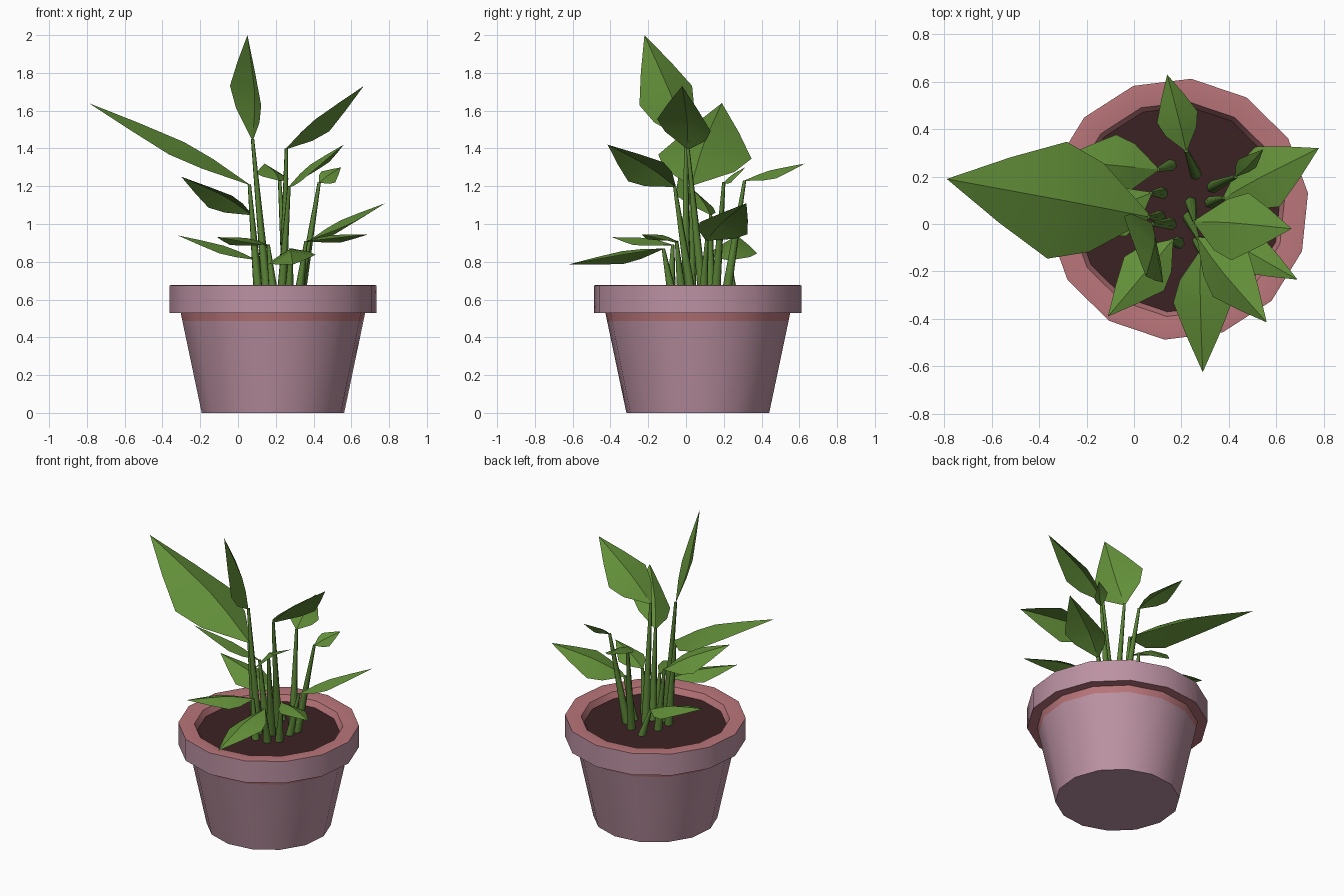
import bpy, math
from math import sin, cos, pi
from mathutils import Vector

if "Cube" in bpy.data.objects:
    bpy.data.objects.remove(bpy.data.objects["Cube"])

CX, CY = 0.185, 0.0625          # pot axis
SIDES, START = 14, math.radians(7)
SOIL_Z = 0.63


def material(name, rgb):
    m = bpy.data.materials.new(name)
    m.diffuse_color = (*rgb, 1)
    m.use_nodes = True
    m.node_tree.nodes["Principled BSDF"].inputs["Base Color"].default_value = m.diffuse_color
    return m


pink = material("pot_pink", (0.50, 0.285, 0.36))
rose = material("pot_rose", (0.49, 0.18, 0.195))
brown = material("soil_brown", (0.045, 0.016, 0.017))
leaf_green = material("leaf_green", (0.127, 0.285, 0.042))
stem_green = material("stem_green", (0.10, 0.225, 0.036))


def build(name, verts, faces, mats, angle=35):
    me = bpy.data.meshes.new(name)
    me.from_pydata(verts, [], faces)
    for m in mats:
        me.materials.append(m)
    ob = bpy.data.objects.new(name, me)
    bpy.context.collection.objects.link(ob)
    bpy.ops.object.select_all(action='DESELECT')
    ob.select_set(True)
    bpy.context.view_layer.objects.active = ob
    bpy.ops.object.shade_smooth_by_angle(angle=math.radians(angle))
    return ob


def lathe(name, profile, mats, row_mats, cap_start=False, cap_end=False):
    """Revolve (radius, z) rows listed from the bottom up around the pot axis."""
    verts, faces, n = [], [], SIDES
    for r, z in profile:
        for i in range(n):
            a = START + 2 * pi * i / n
            verts.append((CX + r * cos(a), CY + r * sin(a), z))
    idx = []
    for j in range(len(profile) - 1):
        for i in range(n):
            k = (i + 1) % n
            faces.append((j * n + i, j * n + k, j * n + n + k, j * n + n + i))
            idx.append(row_mats[j])
    if cap_start:
        faces.append(tuple(reversed(range(n))))
        idx.append(row_mats[0])
    if cap_end:
        faces.append(tuple(range(len(verts) - n, len(verts))))
        idx.append(row_mats[-1])
    ob = build(name, verts, faces, mats)
    ob.data.polygons.foreach_set("material_index", idx)
    return ob


# Pot body with a rose band under the rim
lathe("pot_body", [(0.38, 0), (0.483, 0.487), (0.492, 0.53)],
      [pink, rose], [0, 1], cap_start=True)

# Rim: underside, outer wall, top and inner lip
lathe("pot_rim", [(0.49, 0.53), (0.553, 0.53), (0.553, 0.675), (0.535, 0.677),
                  (0.455, 0.668), (0.43, 0.62)],
      [pink, rose], [1, 0, 1, 1, 1])

# Soil disc
lathe("soil", [(0.44, 0.60), (0.44, SOIL_Z)], [brown], [0], cap_end=True)


def stem(name, root, top, r0=0.027, r1=0.009, n=6):
    a, b = Vector(root), Vector(top)
    d = (b - a).normalized()
    u = d.orthogonal().normalized()
    w = d.cross(u)
    verts = [p + r * (u * cos(2 * pi * i / n) + w * sin(2 * pi * i / n))
             for p, r in ((a, r0), (b, r1)) for i in range(n)]
    faces = [(i, (i + 1) % n, n + (i + 1) % n, n + i) for i in range(n)]
    faces.append(tuple(range(n, 2 * n)))
    build(name, verts, faces, [stem_green], 65)


# (position along leaf, relative width, relative arch)
ROWS = [(0.0, 0.06, 0.0), (0.24, 0.76, 0.75), (0.43, 1.0, 1.0), (0.70, 0.56, 0.6)]


def leaf(name, base, tip, half, roll):
    """Blade with a raised arched midrib and drooping edges."""
    base, tip = Vector(base), Vector(tip)
    axis = tip - base
    length = axis.length
    d = axis.normalized()
    s0 = d.cross(Vector((0, 0, 1))).normalized()
    n0 = s0.cross(d)
    s = s0 * cos(roll) + n0 * sin(roll)
    up = s.cross(d)
    verts, faces = [], []
    for t, w, arch in ROWS:
        p = base + axis * t
        ridge = p + up * arch * 0.045 * length
        edge = p - up * w * half * 0.17
        verts += [edge - s * w * half, ridge, edge + s * w * half]
    verts.append(tip)
    for j in range(len(ROWS) - 1):
        for c in (0, 1):
            a = j * 3 + c
            faces.append((a, a + 1, a + 4, a + 3))
    k = (len(ROWS) - 1) * 3
    faces += [(k, k + 1, k + 3), (k + 1, k + 2, k + 3)]
    build(name, verts, faces, [leaf_green], 25)


# root xy, leaf base, leaf tip, half width, roll
PLANT = [
    ((0.11, 0.03), (0.06, 0.03, 1.21), (-0.79, 0.19, 1.64), 0.25, -0.05),
    ((0.12, 0.13), (0.07, 0.13, 1.05), (-0.30, -0.04, 1.25), 0.12, -0.3),
    ((0.16, 0.25), (0.10, 0.23, 0.81), (-0.32, 0.27, 0.94), 0.13, 0.0),
    ((0.26, 0.21), (0.22, 0.31, 1.23), (0.14, 0.63, 1.32), 0.09, -0.15),
    ((0.19, -0.08), (0.16, -0.07, 0.89), (-0.11, -0.39, 0.93), 0.11, 0.0),
    ((0.23, 0.03), (0.27, -0.06, 1.20), (0.56, -0.415, 1.42), 0.13, -0.45),
    ((0.155, 0.0), (0.077, 0.0, 1.45), (0.05, -0.22, 2.0), 0.17, 0.95),
    ((0.24, 0.09), (0.256, 0.01, 1.40), (0.665, -0.02, 1.73), 0.15, 0.28),
    ((0.33, 0.155), (0.43, 0.20, 1.22), (0.545, 0.315, 1.30), 0.05, -0.7),
    ((0.32, 0.09), (0.38, 0.11, 0.915), (0.78, 0.32, 1.11), 0.14, 0.25),
    ((0.32, -0.02), (0.36, -0.05, 0.91), (0.69, -0.235, 0.945), 0.085, 0.1),
    ((0.27, -0.07), (0.28, -0.12, 0.87), (0.29, -0.625, 0.785), 0.125, -0.2),
]
for i, (root, base, tip, half, roll) in enumerate(PLANT, 1):
    stem(f"stem_{i}", (*root, SOIL_Z - 0.02), base)
    leaf(f"leaf_{i}", base, tip, half, roll)
